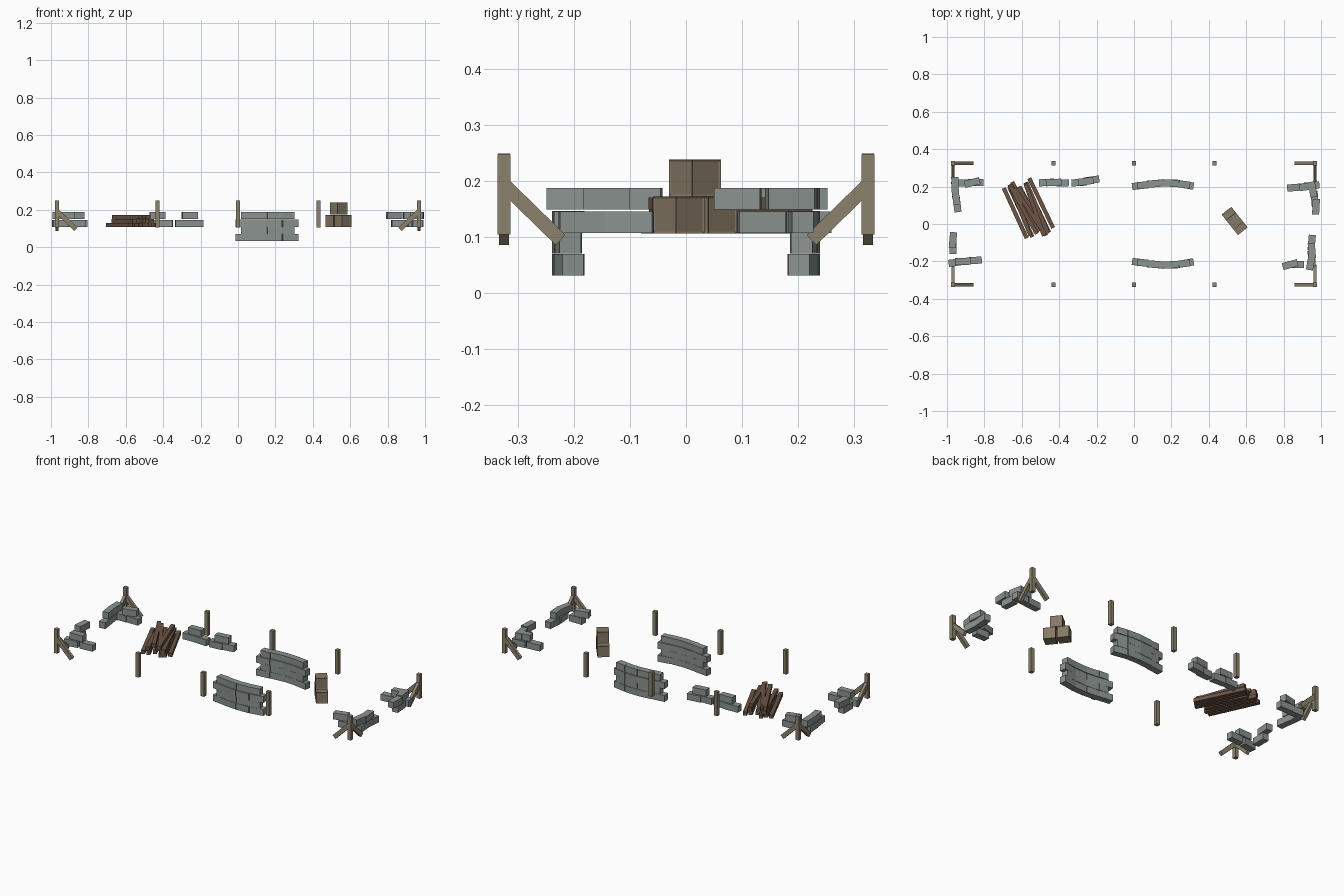
import bpy, bmesh, math, random
from mathutils import Matrix, Vector

if "Cube" in bpy.data.objects:
    bpy.data.objects.remove(bpy.data.objects["Cube"])

random.seed(4)


def material(name, rgb):
    m = bpy.data.materials.new(name)
    m.diffuse_color = (*rgb, 1)
    m.use_nodes = True
    m.node_tree.nodes["Principled BSDF"].inputs["Base Color"].default_value = m.diffuse_color
    return m


STONE = material("grey stone", (0.255, 0.29, 0.275))
POST = material("weathered timber", (0.265, 0.225, 0.155))
CRATE = material("crate wood", (0.235, 0.19, 0.13))
LOG = material("dark log wood", (0.15, 0.09, 0.06))


def build(name, mat, boxes, inset=0):
    """One object from boxes given as (centre, size, rotation matrix)."""
    bm = bmesh.new()
    for centre, size, rot in boxes:
        m = Matrix.Translation(centre) @ rot.to_4x4() @ Matrix.Diagonal((*size, 1))
        bmesh.ops.create_cube(bm, size=1, matrix=m)
    if inset:
        bmesh.ops.inset_individual(bm, faces=bm.faces[:], thickness=inset, depth=-0.002)
    me = bpy.data.meshes.new(name)
    bm.to_mesh(me)
    bm.free()
    me.materials.append(mat)
    ob = bpy.data.objects.new(name, me)
    bpy.context.collection.objects.link(ob)
    return ob


def turn(deg):
    return Matrix.Rotation(math.radians(deg), 3, 'Z')


def stone(x, y, z, deg, length=0.083):
    return (Vector((x, y, z)), (length, 0.038, 0.038), turn(deg))


# Fence posts, with two slanting braces at every corner
for sx, sy, side in ((-1, -1, "front_left"), (1, -1, "front_right"),
                     (-1, 1, "back_left"), (1, 1, "back_right")):
    p = Vector((0.968 * sx, 0.325 * sy, 0))
    build("corner_post_" + side, POST,
          [(p + Vector((0, 0, 0.177)), (0.023, 0.023, 0.143), turn(0))])
    braces = []
    for d in (Vector((-sx, 0, 0)), Vector((0, -sy, 0))):
        a, b = p + Vector((0, 0, 0.194)), p + d * 0.101 + Vector((0, 0, 0.0955))
        axis = (b - a).normalized()
        flat = d.cross(Vector((0, 0, 1)))
        rot = Matrix((axis, flat, axis.cross(flat))).transposed()
        braces.append(((a + b) / 2, ((b - a).length, 0.018, 0.025), rot))
    build("corner_braces_" + side, POST, braces)
for x in (-0.43, 0, 0.43):
    for y in (-0.325, 0.325):
        build("middle_post", POST, [(Vector((x, y, 0.178)), (0.022, 0.022, 0.143), turn(0))])

# Two bowed stone walls, four staggered courses each
for s, name in ((-1, "front_stone_wall"), (1, "back_stone_wall")):
    long_row = ((0.031, 0.205, 7), (0.112, 0.216, 5), (0.194, 0.219, -2), (0.278, 0.209, -10))
    short_row = ((0.047, 0.207, 4, 0.06), (0.116, 0.216, 5, 0.08),
                 (0.197, 0.218, -3, 0.083), (0.269, 0.211, -8, 0.062))
    boxes = []
    for i, z in enumerate((0.051, 0.090, 0.128, 0.169)):
        for x, y, deg, *size in (short_row if i % 2 else long_row):
            boxes.append(stone(x, s * y, z, s * deg, *size))
    build(name, STONE, boxes)

# Ruined wall stubs: lower and upper stones as (x, y, angle)
LOW, HIGH = 0.127, 0.169
stubs = {
    "back_left_corner_stones": (
        ((-0.946, 0.105, 97), (-0.956, 0.185, 94), (-0.845, 0.222, 0), (-0.92, 0.219, -2)),
        ((-0.952, 0.145, 98), (-0.957, 0.21, 92), (-0.865, 0.222, 14))),
    "back_right_corner_stones": (
        ((0.966, 0.135, 95), (0.95, 0.205, 5), (0.86, 0.195, 5)),
        ((0.973, 0.092, 87), (0.925, 0.2, 8), (0.955, 0.185, 100))),
    "front_left_corner_stones": (
        ((-0.968, -0.12, 90), (-0.95, -0.205, 8), (-0.855, -0.195, 4)),
        ((-0.968, -0.085, 85), (-0.915, -0.2, 2))),
    "front_right_corner_stones": (
        ((0.95, -0.1, 85), (0.95, -0.185, 95), (0.868, -0.217, 0)),
        ((0.951, -0.143, 95), (0.945, -0.205, 80), (0.835, -0.217, 15))),
    "back_wall_stub_wide": (((-0.467, 0.222, 3), (-0.39, 0.22, -2)), ((-0.43, 0.222, 2),)),
    "back_wall_stub_small": (((-0.293, 0.222, 4), (-0.227, 0.235, 8)), ((-0.258, 0.228, 8),)),
}
for name, (low, high) in stubs.items():
    build(name, STONE, [stone(x, y, LOW, d) for x, y, d in low]
          + [stone(x, y, HIGH, d) for x, y, d in high])

# Stack of three crates with recessed panels
centre, axis = Vector((0.538, 0.016, 0)), turn(-51.5) @ Vector((1, 0, 0))
for name, along, z in (("lower_crate_near", 0.037, 0.14), ("lower_crate_far", -0.037, 0.14),
                       ("upper_crate", 0, 0.2065)):
    build(name, CRATE, [(centre + axis * along + Vector((0, 0, z)), (0.066,) * 3, turn(-51.5))],
          inset=0.005)

# Pile of squared logs, three layers
mid, across = Vector((-0.563, 0.08, 0)), turn(27) @ Vector((1, 0, 0))
for layer, (count, gap) in enumerate(((6, 0.0296), (4, 0.029), (3, 0.027))):
    logs = []
    for i in range(count):
        c = mid + across * (i - (count - 1) / 2) * gap + Vector((0, 0, 0.118 + 0.0215 * layer))
        c += turn(-63) @ Vector((random.uniform(-0.025, 0.025), 0, 0))
        logs.append((c, (0.295, 0.022, 0.0215), turn(-63 + random.uniform(-3, 3) * (1 + layer))))
    build("log_layer", LOG, logs)
